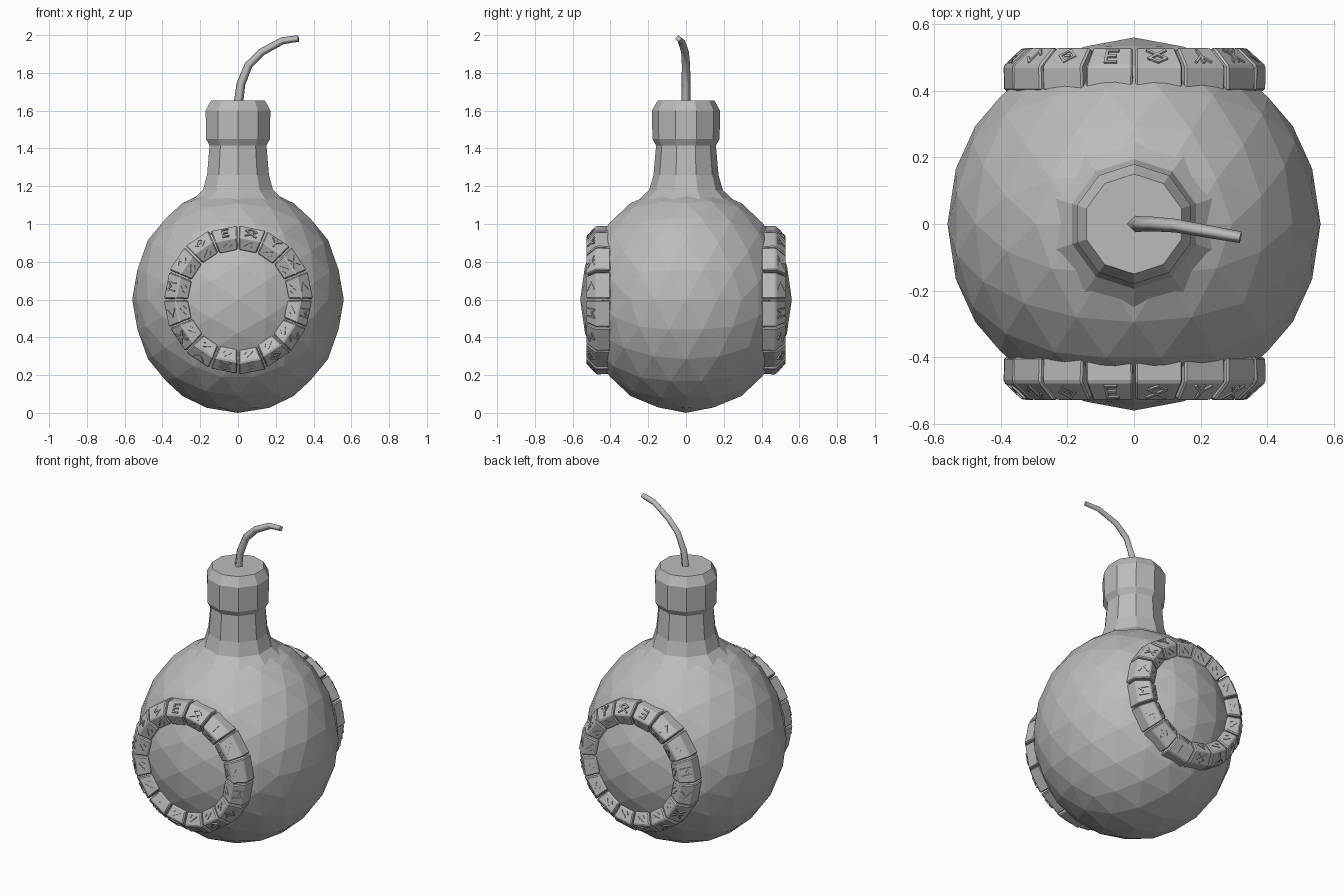
import bpy, bmesh, math, random
from mathutils import Vector, Matrix

random.seed(4)
if "Cube" in bpy.data.objects:
    bpy.data.objects.remove(bpy.data.objects["Cube"])

grey = bpy.data.materials.new("stone grey")
grey.use_nodes = True
grey.diffuse_color = (0.5, 0.5, 0.5, 1)
grey.node_tree.nodes["Principled BSDF"].inputs["Base Color"].default_value = (0.5, 0.5, 0.5, 1)


def add_object(name, data):
    obj = bpy.data.objects.new(name, data)
    bpy.context.scene.collection.objects.link(obj)
    data.materials.append(grey)
    return obj


def from_bmesh(name, bm):
    bmesh.ops.recalc_face_normals(bm, faces=bm.faces)
    mesh = bpy.data.meshes.new(name)
    bm.to_mesh(mesh)
    bm.free()
    return add_object(name, mesh)


# Round faceted body
CENTRE = Vector((0, 0, 0.6))
bm = bmesh.new()
bmesh.ops.create_icosphere(bm, subdivisions=3, radius=1)
bm.transform(Matrix.Translation(CENTRE) @ Matrix.Diagonal((0.56, 0.56, 0.6, 1))
             @ Matrix.Rotation(math.radians(-31.72), 4, "Y"))
from_bmesh("body", bm)

# Ten-sided neck, flared at the shoulder
SIDES = 10


def lathe(name, profile):
    bm = bmesh.new()
    rings = []
    for r, z in profile:
        angles = [math.pi / 2 + i * math.tau / SIDES for i in range(SIDES)]
        rings.append([bm.verts.new((r * math.cos(a), r * math.sin(a), z)) for a in angles])
    for low, high in zip(rings, rings[1:]):
        for i in range(SIDES):
            j = (i + 1) % SIDES
            bm.faces.new((low[i], low[j], high[j], high[i]))
    bm.faces.new(rings[0])
    bm.faces.new(rings[-1])
    return from_bmesh(name, bm)


lathe("neck", [(0.28, 1.1), (0.195, 1.18), (0.172, 1.26), (0.158, 1.42)])
lathe("neck_collar", [(0.155, 1.41), (0.178, 1.45), (0.18, 1.6), (0.15, 1.655)])

# Bent square fuse
curve = bpy.data.curves.new("fuse", "CURVE")
curve.dimensions = "3D"
curve.bevel_depth = 0.025
curve.bevel_resolution = 0
curve.use_fill_caps = True
path = [(0, 0, 1.62), (0.015, 0, 1.74), (0.055, 0, 1.84),
        (0.125, -0.005, 1.91), (0.235, -0.025, 1.97), (0.32, -0.04, 1.982)]
spline = curve.splines.new("POLY")
spline.points.add(len(path) - 1)
for i, (point, co) in enumerate(zip(spline.points, path)):
    point.co = (*co, 1)
    point.radius = 1 - 0.06 * i
add_object("fuse", curve)

# Ring of wedge blocks: section as (radius, depth towards the front)
COUNT = 16
SECTION = [(0.385, 0.40), (0.387, 0.475), (0.328, 0.53), (0.262, 0.502), (0.262, 0.40)]


def ring_point(r, depth, tangent, angle):
    out = Vector((math.sin(angle), 0, math.cos(angle)))
    along = Vector((math.cos(angle), 0, -math.sin(angle)))
    return CENTRE + out * r + along * tangent + Vector((0, -depth, 0))


def mirror_to_back(obj):
    mod = obj.modifiers.new("back copy", "MIRROR")
    mod.use_axis = (False, True, False)


block_angles = [(i + 0.5) * math.tau / COUNT for i in range(COUNT)]
bm = bmesh.new()
for angle in block_angles:
    ends = []
    grow = random.uniform(-0.004, 0.004)
    for side in (-1, 1):
        ends.append([bm.verts.new(ring_point(
            r + grow, d, side * (r * math.tan(math.pi / COUNT) - 0.004 + random.uniform(-0.002, 0.001)),
            angle)) for r, d in SECTION])
    n = len(SECTION)
    for i in range(n):
        j = (i + 1) % n
        bm.faces.new((ends[0][i], ends[0][j], ends[1][j], ends[1][i]))
    bm.faces.new(ends[0])
    bm.faces.new(ends[1])
blocks = from_bmesh("ring_blocks", bm)
bevel = blocks.modifiers.new("worn edges", "BEVEL")
bevel.width = 0.006
bevel.segments = 1
mirror_to_back(blocks)

# Abstract carved strokes; each pattern is a polyline in face units
PATTERNS = [
    [[(-1, -1), (1, 0.4), (0, 1), (-1, 0.4), (1, -1)]],
    [[(0, -1), (0, 1)], [(-1, 1), (0, 0), (1, 1)]],
    [[(-1, -1), (1, 1)], [(-1, 1), (1, -1)], [(0, -1), (0, 1)]],
    [[(0.6, 1), (-0.8, 0), (0.6, -1)]],
    [[(-0.8, -1), (-0.8, 1), (0, 0.2), (0.8, 1), (0.8, -1)]],
    [[(-1, 0.3), (0, 1), (0.2, -1), (1, -0.3)]],
    [[(0, -1), (1, 0), (0, 1), (-1, 0), (0, -1)], [(-0.2, 0), (0.2, 0)]],
    [[(0.7, 1), (-0.5, 1), (-0.5, -1), (0.7, -1)], [(-0.5, 0), (0.5, 0)]],
]


def stroke(bm, start, end, normal, width):
    axis = end - start
    across = normal.cross(axis.normalized())
    frame = Matrix((axis.normalized(), across, normal)).transposed().to_4x4()
    size = Matrix.Diagonal((axis.length + width, width, 0.01, 1))
    bmesh.ops.create_cube(bm, size=1, matrix=Matrix.Translation((start + end) / 2) @ frame @ size)


def carve(bm, pattern, angle, outer, inner, half_width, reach, width):
    def place(u, v):
        t = 0.5 + v * reach
        r = inner[0] + (outer[0] - inner[0]) * t
        d = inner[1] + (outer[1] - inner[1]) * t
        return ring_point(r, d, u * half_width, angle)
    normal = (place(0, 1) - place(0, -1)).cross(place(1, 0) - place(-1, 0)).normalized()
    if normal.y > 0:
        normal.negate()
    for line in pattern:
        for a, b in zip(line, line[1:]):
            stroke(bm, place(*a), place(*b), normal, width)


bm = bmesh.new()
for i, angle in enumerate(block_angles):
    carve(bm, PATTERNS[i % len(PATTERNS)], angle, SECTION[1], SECTION[2], 0.026, 0.3, 0.008)
    # Small scratches on the inward slope
    scratch = [[(-1, -0.6), (-0.4, 0)], [(0, 0.2), (0.6, 0.7)], [(0.5, -0.8), (1, -0.3)]]
    carve(bm, scratch, angle, SECTION[2], SECTION[3], 0.022, 0.3, 0.004)
marks = from_bmesh("carved_marks", bm)
mirror_to_back(marks)
